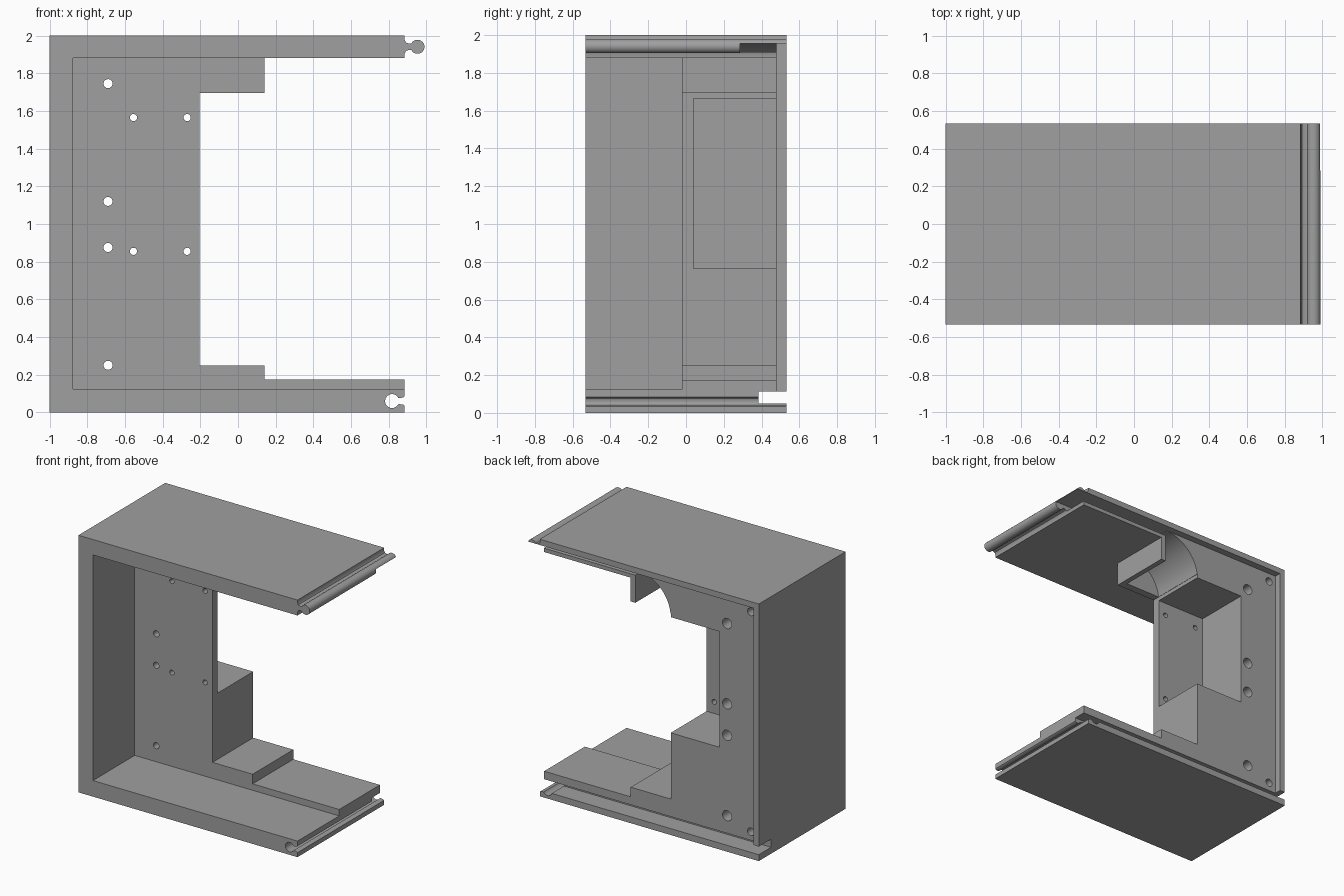
import bpy, bmesh, math

if "Cube" in bpy.data.objects:
    bpy.data.objects.remove(bpy.data.objects["Cube"])

grey = bpy.data.materials.new("plain grey")
grey.diffuse_color = (0.35, 0.35, 0.35, 1)
grey.use_nodes = True
grey.node_tree.nodes["Principled BSDF"].inputs["Base Color"].default_value = grey.diffuse_color


def prism(name, profile, y0, y1):
    """Extrude an (x, z) outline from y0 to y1."""
    bm = bmesh.new()
    face = bm.faces.new([bm.verts.new((x, y0, z)) for x, z in profile])
    new = bmesh.ops.extrude_face_region(bm, geom=[face])["geom"]
    for v in new:
        if isinstance(v, bmesh.types.BMVert):
            v.co.y = y1
    bmesh.ops.recalc_face_normals(bm, faces=bm.faces)
    mesh = bpy.data.meshes.new(name)
    bm.to_mesh(mesh)
    bm.free()
    mesh.materials.append(grey)
    obj = bpy.data.objects.new(name, mesh)
    bpy.context.collection.objects.link(obj)
    return obj


def arc(cx, cz, rx, rz, a0, a1, n):
    steps = [math.radians(a0 + (a1 - a0) * i / n) for i in range(n + 1)]
    return [(cx + rx * math.cos(a), cz + rz * math.sin(a)) for a in steps]


def cut(profile, y0, y1):
    """Subtract a prism from the housing."""
    tool = prism("cutter", profile, y0, y1)
    tool.hide_render = True
    mod = housing.modifiers.new("cut", 'BOOLEAN')
    mod.operation, mod.solver, mod.object = 'DIFFERENCE', 'EXACT', tool
    bpy.context.view_layer.objects.active = housing
    bpy.ops.object.modifier_apply(modifier=mod.name)
    bpy.data.objects.remove(tool)


def cut_box(x0, x1, y0, y1, z0, z1):
    cut([(x0, z0), (x1, z0), (x1, z1), (x0, z1)], y0, y1)


def cut_hole(x, z, r, y0, y1):
    cut(arc(x, z, r, r, 0, 345, 23), y0, y1)


# Outline with a snap socket on the lower arm and a snap bead on the upper arm
socket = [(0.885, 0.035), (0.877, 0.041), (0.865, 0.043)]
socket += arc(0.818, 0.06, 0.037, 0.037, -27, -333, 24)
socket += [(0.865, 0.077), (0.877, 0.079), (0.885, 0.085)]
bead = [(0.885, 1.905), (0.892, 1.918), (0.905, 1.924)]
bead += arc(0.953, 1.941, 0.037, 0.037, -153, 153, 24)
bead += [(0.905, 1.958), (0.892, 1.964), (0.885, 1.977)]
outline = ([(-1, 0), (0.885, 0)] + socket
           + [(0.885, 0.175), (0.14, 0.175), (0.14, 0.25), (-0.205, 0.25),
              (-0.205, 1.695), (0.14, 1.695), (0.14, 1.88), (0.885, 1.88)]
           + bead + [(0.885, 2), (-1, 2)])
housing = prism("housing", outline, -0.533, 0.533)

# Front pocket
cut_box(-0.875, 1.5, -1, -0.02, 0.125, 1.88)
# Back panel seat inside the thin outer lip
cut_box(-0.955, 1.5, 0.48, 1, 0.05, 1.955)
# Sliding slot along the bottom
cut_box(-1.5, 1.5, 0.383, 1, 0.05, 0.113)
# Rectangular recess at the back
cut_box(-0.625, 0, 0.04, 1, 0.765, 1.665)
# Quarter-round chamber behind the upper tab
cut([(-0.205, 1.5), (0.1, 1.5)] + arc(0.1, 1.66, 0.305, 0.295, 90, 180, 24),
    0.04, 0.7)
# Thin slot from the chamber out through the upper arm, and the shortened bead
cut_box(0.09, 1.5, 0.285, 0.7, 1.91, 1.955)
cut_box(0.888, 1.5, 0.285, 1, 1.8, 1.955)

# Mounting holes with wider bores at the back
for z in (1.745, 1.12, 0.875, 0.25):
    cut_hole(-0.69, z, 0.024, -0.3, 0.7)
    cut_hole(-0.69, z, 0.04, 0.1, 0.7)
# Small holes in the recess wall
for x in (-0.555, -0.27):
    for z in (1.565, 0.855):
        cut_hole(x, z, 0.019, -0.3, 0.2)
# Blind corner holes for the back panel
for z in (1.89, 0.18):
    cut_hole(-0.895, z, 0.03, 0.3, 0.7)

# Smooth the round parts and keep the edges crisp
bpy.ops.object.select_all(action='DESELECT')
housing.select_set(True)
bpy.context.view_layer.objects.active = housing
bpy.ops.object.shade_smooth_by_angle(angle=math.radians(30))
